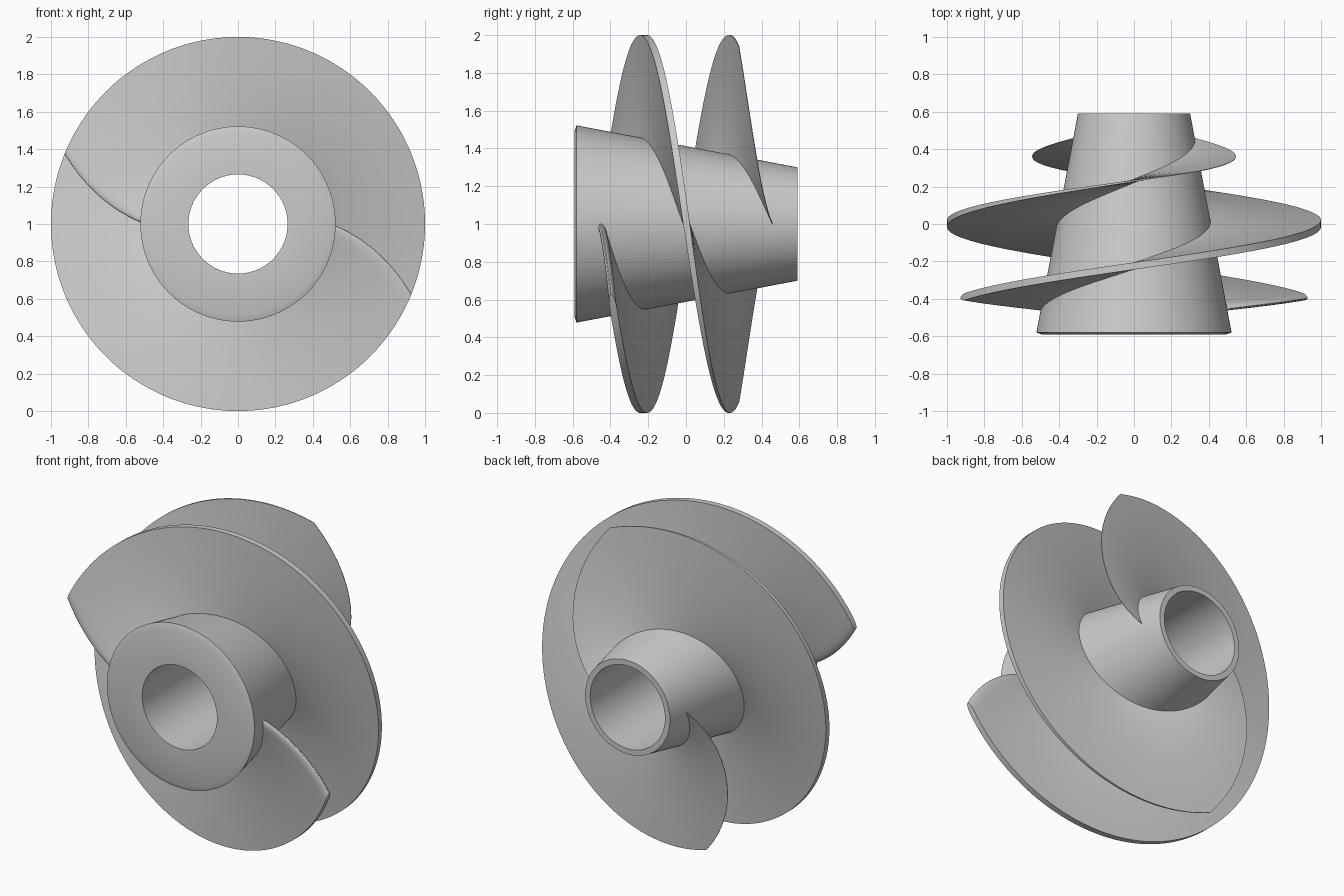
import bpy, bmesh
from math import sin, cos, pi, radians, sqrt

if "Cube" in bpy.data.objects:
    bpy.data.objects.remove(bpy.data.objects["Cube"])

ZC = 1.0          # height of the shaft axis


def finish(name, bm):
    bmesh.ops.recalc_face_normals(bm, faces=bm.faces)
    me = bpy.data.meshes.new(name)
    bm.to_mesh(me)
    bm.free()
    ob = bpy.data.objects.new(name, me)
    bpy.context.collection.objects.link(ob)
    bpy.ops.object.select_all(action='DESELECT')
    ob.select_set(True)
    bpy.context.view_layer.objects.active = ob
    bpy.ops.object.shade_smooth_by_angle(angle=radians(30))
    return ob


def loft(bm, rings, closed):
    """Join equal-length closed rings of vertices with quads."""
    pairs = list(zip(rings, rings[1:]))
    if closed:
        pairs.append((rings[-1], rings[0]))
    for a, b in pairs:
        n = len(a)
        for i in range(n):
            j = (i + 1) % n
            bm.faces.new((a[i], a[j], b[j], b[i]))


# tapered hub with a through bore and a small front chamfer: (radius, y)
def make_hub(n=128):
    profile = [(0.265, -0.591), (0.49, -0.591), (0.522, -0.58),
               (0.30, 0.591), (0.265, 0.591)]
    bm = bmesh.new()
    rings = [[bm.verts.new((r * cos(2 * pi * i / n), y, ZC + r * sin(2 * pi * i / n)))
              for i in range(n)] for r, y in profile]
    loft(bm, rings, True)
    finish("hub", bm)


# half thickness along the blade: round nose, even middle, thin tail
NOSE = 0.015


def half_thickness(s):
    if s < NOSE:
        return 0.019 * sqrt(max(0, 1 - (1 - s / NOSE) ** 2))
    if s < 0.55:
        return 0.019
    return 0.019 + (0.0015 - 0.019) * (s - 0.55) / 0.45


# helical blade with swept leading and trailing edges
def make_blade(name, start, steps=110, rows=16):
    stations = [NOSE * (1 - cos(pi / 2 * k / 6)) for k in range(7)]
    stations += [NOSE + (1 - NOSE) * k / steps for k in range(1, steps + 1)]
    bm = bmesh.new()
    rings = []
    for k in range(rows + 1):
        r = 0.283 + (1 - 0.283) * k / rows
        lead = 22 * (r - 0.50) / 0.50
        trail = 360 - 70 * (r - 0.325) / 0.675

        def point(s, side):
            turn = lead + (trail - lead) * s
            a = radians(start - turn)
            y = -0.452 + 0.91 * turn / 360 + side * half_thickness(s)
            return bm.verts.new((r * cos(a), y, ZC + r * sin(a)))

        front = [point(s, -1) for s in stations]
        back = [point(s, 1) for s in reversed(stations[1:])]
        rings.append(front + back)
    loft(bm, rings, False)
    # close the rim and the root between the two faces
    m = len(stations)
    for ring in (rings[0], rings[-1]):
        f, b = ring[:m], [ring[0]] + ring[m:][::-1]
        bm.faces.new((f[0], f[1], b[1]))
        for i in range(1, m - 1):
            bm.faces.new((f[i], f[i + 1], b[i + 1], b[i]))
    finish(name, bm)


make_hub()
for label, angle in (("blade_right", 0), ("blade_left", 180)):
    make_blade(label, angle)
